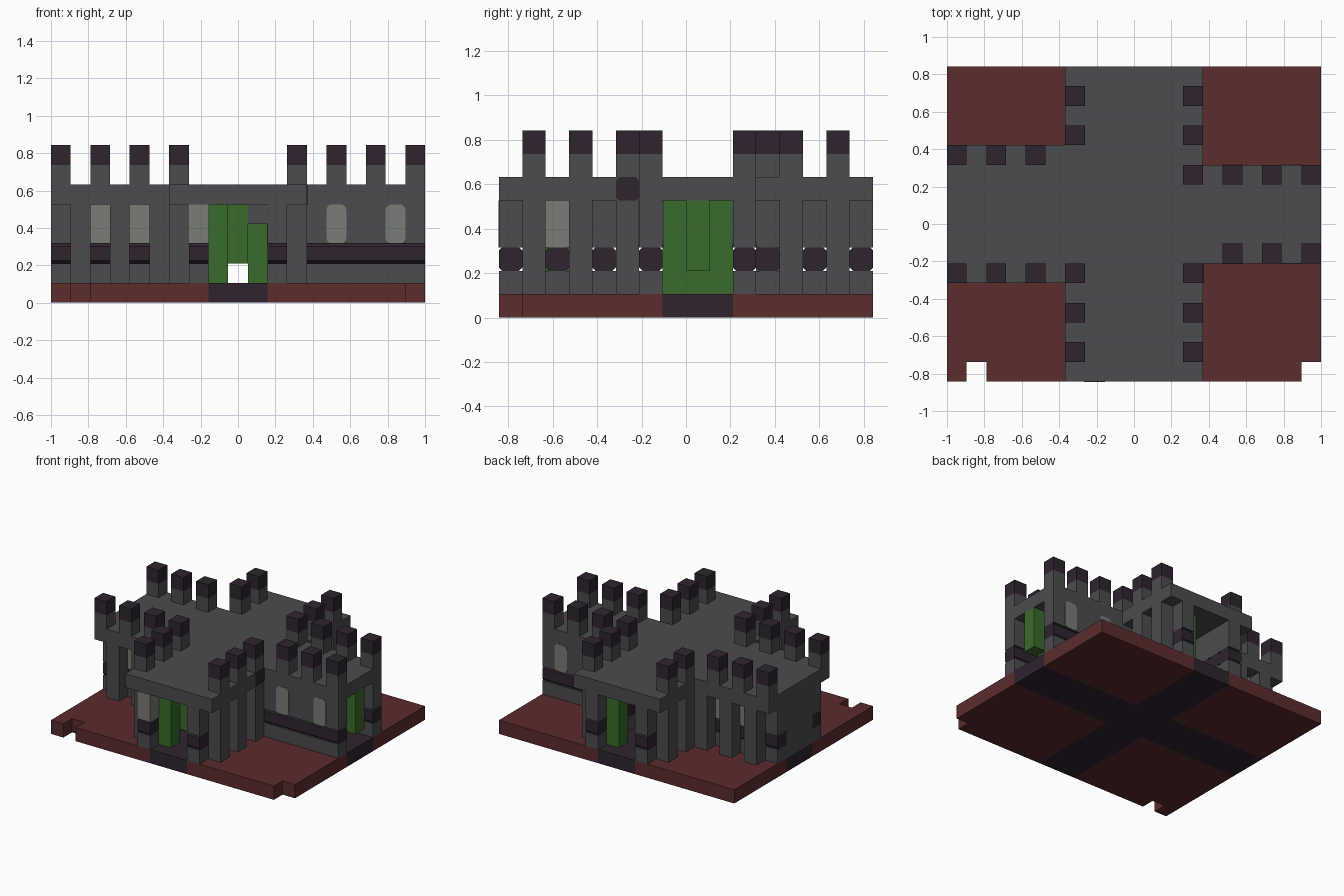
import bpy
import bmesh

if "Cube" in bpy.data.objects:
    bpy.data.objects.remove(bpy.data.objects["Cube"], do_unlink=True)

U = 2 / 19          # one grid cell
NX, NY = 19, 16     # footprint in cells


def material(name, rgb):
    m = bpy.data.materials.new(name)
    m.use_nodes = True
    m.diffuse_color = (*rgb, 1)
    m.node_tree.nodes["Principled BSDF"].inputs["Base Color"].default_value = (*rgb, 1)
    return m


STONE = material("grey stone", (0.072, 0.072, 0.078))
TRIM = material("dark purple trim", (0.028, 0.017, 0.030))
EARTH = material("red ground", (0.107, 0.025, 0.025))
DOOR = material("green door", (0.042, 0.145, 0.025))
GLASS = material("pale window", (0.19, 0.20, 0.18))


def slab(name, outline, k0, k1, mat, grow=(0, 0), bevel_axis=None, radius=0, segments=1):
    """Extrude an outline given in cells from level k0 to k1."""
    bm = bmesh.new()
    face = bm.faces.new([bm.verts.new((i * U - 1, (j - NY / 2) * U, k0 * U))
                         for i, j in outline])
    top = bmesh.ops.extrude_face_region(bm, geom=[face])["geom"]
    for v in top:
        if isinstance(v, bmesh.types.BMVert):
            v.co.z = k1 * U
    cx = sum(v.co.x for v in bm.verts) / len(bm.verts)
    cy = sum(v.co.y for v in bm.verts) / len(bm.verts)
    for v in bm.verts:
        v.co.x += grow[0] * (1 if v.co.x > cx else -1)
        v.co.y += grow[1] * (1 if v.co.y > cy else -1)
    if bevel_axis is not None:
        edges = [e for e in bm.edges
                 if abs((e.verts[0].co - e.verts[1].co).normalized()[bevel_axis]) > 0.9]
        bmesh.ops.bevel(bm, geom=edges, offset=radius, segments=segments,
                        profile=0.5, affect='EDGES')
    bmesh.ops.recalc_face_normals(bm, faces=bm.faces)
    mesh = bpy.data.meshes.new(name)
    bm.to_mesh(mesh)
    bm.free()
    mesh.materials.append(mat)
    obj = bpy.data.objects.new(name, mesh)
    bpy.context.collection.objects.link(obj)
    return obj


def block(name, i0, i1, j0, j1, k0, k1, mat, **kw):
    return slab(name, [(i0, j0), (i1, j0), (i1, j1), (i0, j1)], k0, k1, mat, **kw)


def trim(i0, i1, j, k=2, grow=(0, 0)):
    block("trim_beam", i0, i1, j, j + 1, k, k + 1, TRIM,
          grow=grow, bevel_axis=0, radius=0.014)


def wall(name, i0, i1, j0, j1):
    """Wall with a lower course, a trim course and an upper course."""
    block(name + "_lower", i0, i1, j0, j1, 1, 2, STONE)
    block(name + "_upper", i0, i1, j0, j1, 3, 5, STONE)
    for j in range(j0, j1):
        trim(i0, i1, j)


def pillar(i, j):
    block("pillar", i, i + 1, j, j + 1, 1, 5, STONE)


# Ground quadrants and crossing paths
slab("ground_front_right", [(0, 0), (1, 0), (1, 1), (2, 1), (2, 0), (8, 0), (8, 7), (0, 7)],
     0, 1, EARTH)
slab("ground_front_left", [(11, 0), (18, 0), (18, 1), (19, 1), (19, 7), (11, 7)], 0, 1, EARTH)
block("ground_back_right", 0, 8, 10, NY, 0, 1, EARTH)
block("ground_back_left", 11, NX, 10, NY, 0, 1, EARTH)
slab("crossing_path", [(8, 0), (11, 0), (11, 7), (NX, 7), (NX, 10), (11, 10),
                       (11, NY), (8, NY), (8, 10), (0, 10), (0, 7), (8, 7)], 0, 1, TRIM)

# Cross-shaped roof
slab("roof", [(6, 0), (13, 0), (13, 6), (NX, 6), (NX, 11), (13, 11),
              (13, NY), (6, NY), (6, 12), (0, 12), (0, 5), (6, 5)], 5, 6, STONE)
trim(12, 13, 5, k=5, grow=(0.003, 0))

# Walls of the four wings
for i in (7, 11):
    wall("front_wing_wall", i, i + 1, 0, 6)
    wall("back_wing_wall", i, i + 1, 11, NY)
for j in (6, 10):
    wall("left_wing_wall", 11, NX, j, j + 1)
    wall("right_wing_wall", 0, 8, j, j + 1)
block("right_end_wall", 0, 1, 7, 10, 1, 5, STONE)

# Pillars under the roof overhang
for i in (6, 12):
    for j in (1, 3, 5, 12, 14):
        pillar(i, j)
for i in (1, 3, 5):
    for j in (5, 11):
        pillar(i, j)

# Square windows between the pillars
for i in (2, 4):
    for j in (6, 10):
        block("square_window", i, i + 1, j, j + 1, 3, 5, GLASS, grow=(0, 0.003))
for i, j in ((7, 0), (7, 2), (7, 4), (11, 2)):
    block("square_window", i, i + 1, j, j + 1, 3, 5, GLASS,
          grow=(0.003, 0.003 if j == 0 else 0))

# Rounded windows on the flush walls
for i in (14, 17):
    for j in (6, 10):
        block("rounded_window", i, i + 1, j, j + 1, 3, 5, GLASS, grow=(0, 0.003),
              bevel_axis=1, radius=0.03, segments=3)

# Door leaves, standing open
block("front_door_leaf", 8, 9, 1, 2, 1, 5, DOOR)
block("front_door_middle", 9, 10, 2, 3, 2, 5, DOOR)
block("front_door_lintel", 10, 11, 2, 3, 4, 5, STONE)
block("back_door_leaf", 10, 11, 14, 15, 1, 5, DOOR)
block("left_door_leaf", 18, 19, 8, 9, 2, 5, DOOR)
block("left_door_inner", 16, 17, 7, 10, 1, 5, DOOR)

# Battlements with dark caps
merlons = [(i, j) for i in (6, 12) for j in (1, 3, 5, 12, 14)]
merlons += [(i, j) for i in (0, 2, 4) for j in (5, 11)]
merlons += [(i, j) for i in (14, 16, 18) for j in (6, 10)] + [(12, 10)]
for i, j in merlons:
    block("merlon", i, i + 1, j, j + 1, 6, 7, STONE)
    block("merlon_cap", i, i + 1, j, j + 1, 7, 8, TRIM)
